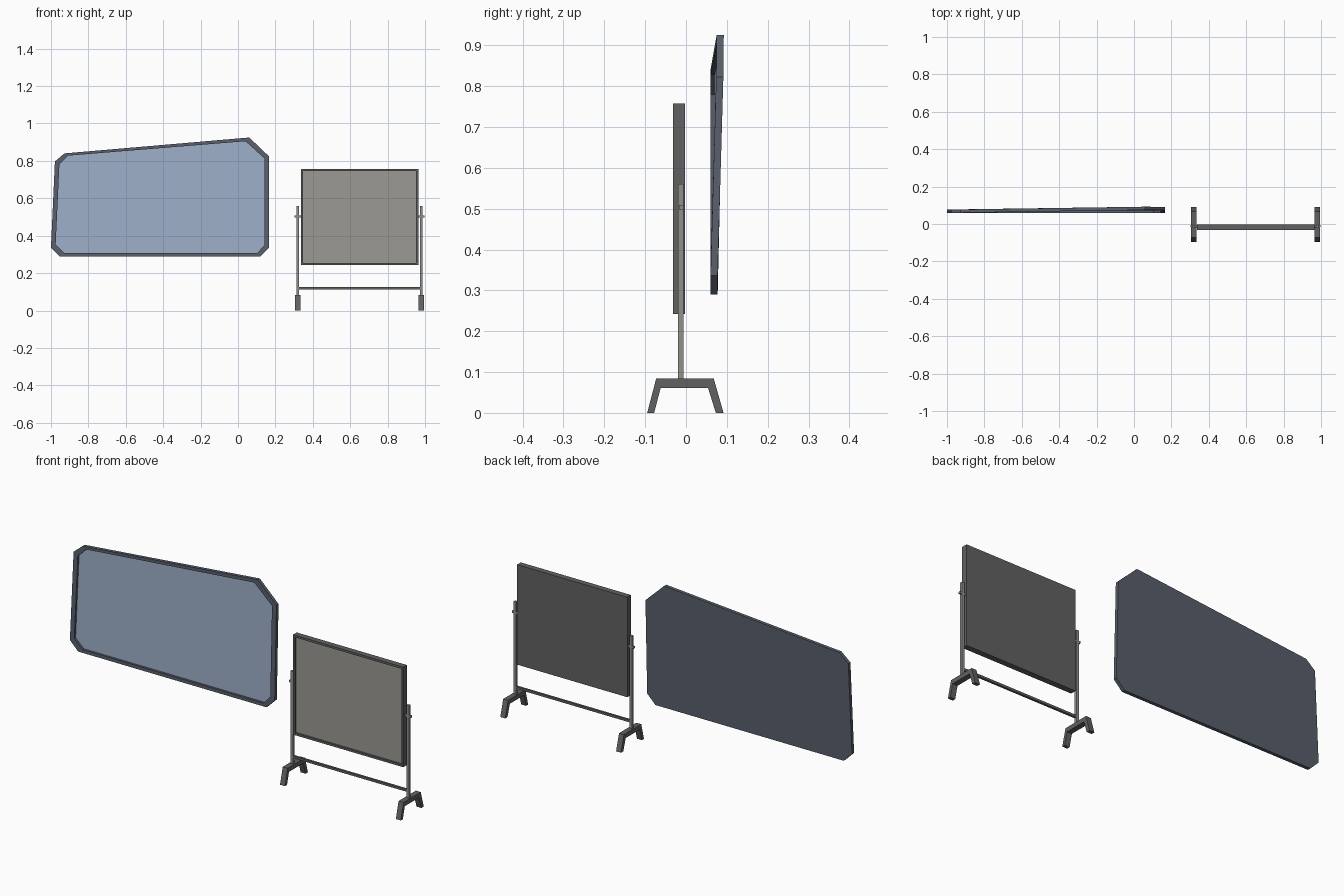
import bpy, bmesh
from mathutils import Vector

if "Cube" in bpy.data.objects:
    bpy.data.objects.remove(bpy.data.objects["Cube"])


def material(name, rgb):
    m = bpy.data.materials.new(name)
    m.diffuse_color = (*rgb, 1)
    m.use_nodes = True
    m.node_tree.nodes["Principled BSDF"].inputs["Base Color"].default_value = m.diffuse_color
    return m


def finish(name, bm, mat):
    bmesh.ops.recalc_face_normals(bm, faces=bm.faces[:])
    mesh = bpy.data.meshes.new(name)
    bm.to_mesh(mesh)
    bm.free()
    ob = bpy.data.objects.new(name, mesh)
    bpy.context.collection.objects.link(ob)
    if mat:
        mesh.materials.append(mat)
    return ob


def box(name, lo, hi, mat=None):
    bm = bmesh.new()
    bmesh.ops.create_cube(bm, size=1)
    for v in bm.verts:
        v.co = Vector([a + (b - a) * (c + 0.5) for a, b, c in zip(lo, hi, v.co)])
    return finish(name, bm, mat)


def board(name, outer, inner, lean, y0, thick, recess, frame_mat, panel_mat):
    """Rimmed tray from two x-z outlines, with a recessed panel in front."""
    bm = bmesh.new()

    def ring(pts, dy):
        return [bm.verts.new((x, y0 + dy + l, z)) for (x, z), l in zip(pts, lean)]

    rings = [ring(outer, thick), ring(outer, 0), ring(inner, 0), ring(inner, recess)]
    n = len(outer)
    for a, b in zip(rings, rings[1:]):
        for i in range(n):
            j = (i + 1) % n
            bm.faces.new((a[i], a[j], b[j], b[i]))
    bm.faces.new(rings[0])
    panel = bm.faces.new(rings[3])
    panel.material_index = 1
    ob = finish(name, bm, frame_mat)
    ob.data.materials.append(panel_mat)
    return ob


blue_frame = material("blue_grey_frame", (0.10, 0.115, 0.15))
blue_panel = material("blue_panel", (0.34, 0.43, 0.58))
dark = material("dark_grey", (0.12, 0.12, 0.12))
metal = material("metal_grey", (0.28, 0.28, 0.27))
warm_panel = material("warm_grey_panel", (0.33, 0.32, 0.29))

# Wall board with clipped corners, upper right corner leaning back
outer = [(-1.0, 0.337), (-0.979, 0.797), (-0.928, 0.84), (0.06, 0.925),
         (0.167, 0.823), (0.167, 0.337), (0.12, 0.29), (-0.953, 0.29)]
inner = [(-0.975, 0.352), (-0.955, 0.78), (-0.908, 0.828), (0.04, 0.905),
         (0.142, 0.813), (0.142, 0.35), (0.103, 0.307), (-0.928, 0.307)]
board("wall_board", outer, inner, [0, 0, 0, 0.015, 0.014, 0, 0, 0],
      0.06, 0.0175, 0.011, blue_frame, blue_panel)


# Standing board panel
def rect(m):
    return [(0.336 + m, 0.242 + m), (0.336 + m, 0.757 - m),
            (0.964 - m, 0.757 - m), (0.964 - m, 0.242 + m)]


board("standing_board", rect(0), rect(0.011), [0] * 4,
      -0.032, 0.03, 0.010, dark, warm_panel)

# Posts, pivots and feet on both sides
foot = [(-0.095, 0), (-0.073, 0.084), (0.068, 0.084), (0.092, 0),
        (0.073, 0), (0.054, 0.061), (-0.062, 0.061), (-0.078, 0)]
for side, s in (("left", -1), ("right", 1)):
    cx = 0.65 + s * 0.33
    box(side + "_post", (cx - 0.007, -0.0195, 0.08), (cx + 0.007, -0.006, 0.56), metal)
    x0, x1 = sorted((0.65 + s * 0.31, 0.65 + s * 0.347))
    box(side + "_pivot", (x0, -0.017, 0.498), (x1, -0.006, 0.509), metal)

    bm = bmesh.new()
    a = [bm.verts.new((cx - 0.014, y, z)) for y, z in foot]
    b = [bm.verts.new((cx + 0.014, y, z)) for y, z in foot]
    for i in range(8):
        j = (i + 1) % 8
        bm.faces.new((a[i], a[j], b[j], b[i]))
    bm.faces.new(a)
    bm.faces.new(b)
    finish(side + "_foot", bm, dark)

# Lower cross rail
box("cross_rail", (0.32, -0.0185, 0.113), (0.98, -0.007, 0.125), dark)
